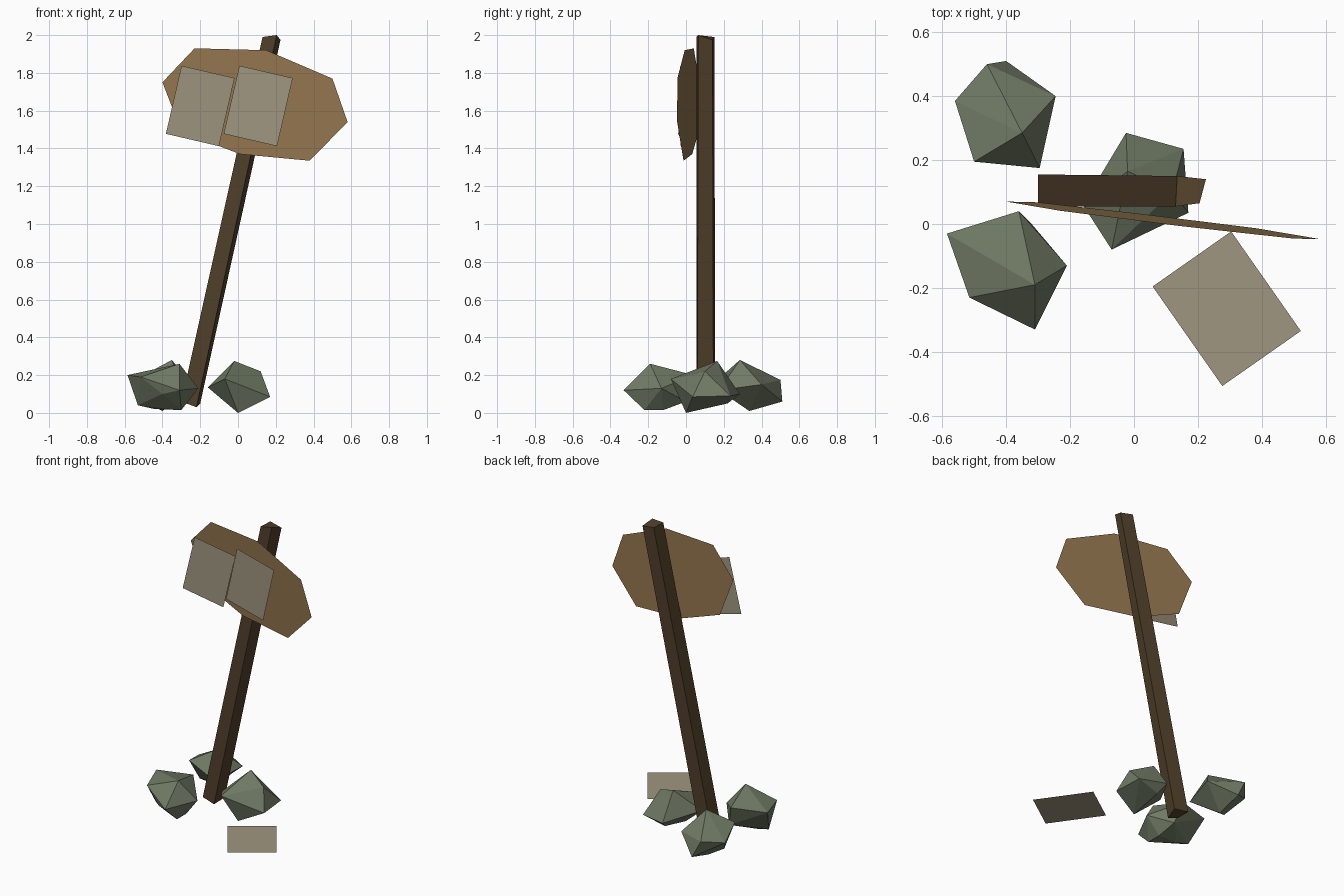
import bpy
import bmesh
from math import radians
from mathutils import Euler, Vector

default_cube = bpy.data.objects.get("Cube")
if default_cube:
    bpy.data.objects.remove(default_cube, do_unlink=True)


def linear(channel):
    """Convert one display channel to a linear value."""
    return channel / 12.92 if channel <= 0.04 else ((channel + 0.055) / 1.055) ** 2.4


def make_material(name, red, green, blue):
    material = bpy.data.materials.new(name)
    colour = [linear(c / 255) for c in (red, green, blue)] + [1]
    material.diffuse_color = colour
    material.use_nodes = True
    shader = material.node_tree.nodes["Principled BSDF"]
    shader.inputs["Base Color"].default_value = colour
    shader.inputs["Roughness"].default_value = 0.9
    return material


dark_wood = make_material("dark wood", 82, 65, 43)
board_wood = make_material("board wood", 148, 119, 80)
old_paper = make_material("old paper", 160, 150, 128)
grey_stone = make_material("green grey stone", 112, 122, 101)


def finish(name, bm, material):
    """Turn a bmesh into a flat shaded object."""
    mesh = bpy.data.meshes.new(name)
    bm.to_mesh(mesh)
    bm.free()
    mesh.materials.append(material)
    result = bpy.data.objects.new(name, mesh)
    bpy.context.collection.objects.link(result)
    return result


def hull(name, points, material):
    """Wrap a faceted convex solid around a few corner points."""
    bm = bmesh.new()
    for point in points:
        bm.verts.new(point)
    out = bmesh.ops.convex_hull(bm, input=bm.verts[:])
    loose = [v for v in bm.verts if not v.link_faces]
    bmesh.ops.delete(bm, geom=loose, context="VERTS")
    bmesh.ops.recalc_face_normals(bm, faces=bm.faces[:])
    return finish(name, bm, material)


def loft(name, lower, upper, material):
    """Join two rings of corners into a closed beam."""
    bm = bmesh.new()
    low = [bm.verts.new(p) for p in lower]
    high = [bm.verts.new(p) for p in upper]
    count = len(low)
    for i in range(count):
        j = (i + 1) % count
        bm.faces.new((low[i], low[j], high[j], high[i]))
    bm.faces.new(low)
    bm.faces.new(high)
    bmesh.ops.recalc_face_normals(bm, faces=bm.faces[:])
    return finish(name, bm, material)


def sheet(name, centre, angles, width=0.29, height=0.37):
    """Flat rectangular paper, turned and placed."""
    bm = bmesh.new()
    turn = Euler([radians(a) for a in angles]).to_matrix()
    corners = []
    for side, end in ((-1, -1), (1, -1), (1, 1), (-1, 1)):
        local = Vector((side * width / 2, end * height / 2, 0))
        corners.append(bm.verts.new(turn @ local + Vector(centre)))
    bm.faces.new(corners)
    return finish(name, bm, old_paper)


# Leaning post
loft("post",
     [(-0.30, 0.155, 0.06), (-0.20, 0.145, 0.05), (-0.22, 0.06, 0.03), (-0.30, 0.055, 0.06)],
     [(0.135, 0.15, 1.99), (0.225, 0.14, 1.975), (0.205, 0.065, 2.0), (0.13, 0.055, 1.99)],
     dark_wood)

# Eight sided thin sign board lying in one slightly turned plane
outline = [(-0.40, 1.75), (-0.30, 1.49), (0.01, 1.37), (0.38, 1.335),
           (0.58, 1.54), (0.50, 1.77), (0.15, 1.92), (-0.23, 1.93)]
board = bmesh.new()
board.faces.new([board.verts.new((x, 0.019 - 0.128 * x - 0.04 * (z - 1.75), z))
                 for x, z in outline])
finish("sign_board", board, board_wood)

# Two notices on the board and one fallen to the ground
sheet("left_notice", (-0.20, -0.022, 1.625), (90, 13, 6))
sheet("right_notice", (0.107, -0.025, 1.625), (90, 13, -2))
sheet("fallen_notice", (0.29, -0.265, 0.057), (0, 0, 35), 0.30, 0.38)

# Faceted stones around the foot
hull("front_stone", [
    (-0.31, -0.19, 0.26), (-0.585, -0.03, 0.20), (-0.36, 0.04, 0.2),
    (-0.21, -0.13, 0.13), (-0.31, -0.33, 0.12), (-0.515, -0.23, 0.19),
    (-0.4, -0.27, 0.1), (-0.3, -0.22, 0.015), (-0.3, -0.12, 0.015),
    (-0.53, -0.12, 0.04), (-0.44, -0.12, 0.02), (-0.32, 0, 0.06)], grey_stone)
hull("back_stone", [
    (-0.35, 0.285, 0.28), (-0.245, 0.40, 0.15), (-0.295, 0.175, 0.12),
    (-0.50, 0.195, 0.2), (-0.56, 0.385, 0.15), (-0.46, 0.5, 0.175),
    (-0.40, 0.51, 0.06), (-0.4, 0.335, 0.01), (-0.48, 0.28, 0.05)], grey_stone)
hull("centre_stone", [
    (-0.02, 0.165, 0.275), (-0.07, -0.08, 0.18), (-0.16, 0.06, 0.135),
    (-0.025, 0.285, 0.1), (0.155, 0.235, 0.09), (0.17, 0.035, 0.085),
    (0.12, 0.1, 0.22), (0, 0, 0), (0, 0.22, 0.05)], grey_stone)
